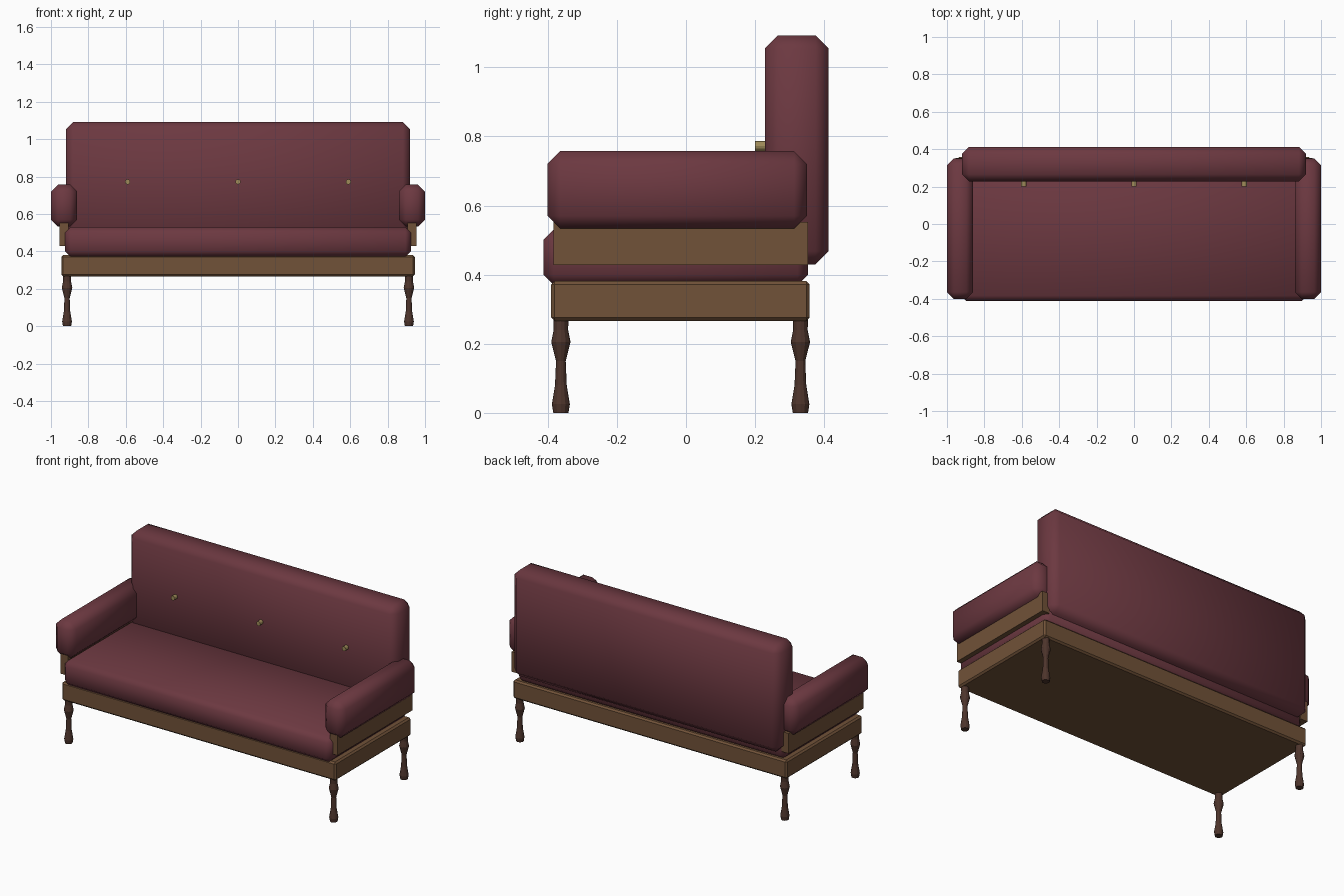
import bpy, bmesh, math

if "Cube" in bpy.data.objects:
    bpy.data.objects.remove(bpy.data.objects["Cube"])


def material(name, rgb):
    m = bpy.data.materials.new(name)
    m.diffuse_color = (*rgb, 1)
    m.use_nodes = True
    m.node_tree.nodes["Principled BSDF"].inputs["Base Color"].default_value = m.diffuse_color
    return m


FABRIC = material("burgundy_fabric", (0.15, 0.04, 0.052))
WOOD = material("oak", (0.165, 0.085, 0.04))
DARK = material("dark_wood", (0.075, 0.035, 0.025))
BRASS = material("brass", (0.35, 0.26, 0.1))


def finish(name, bm, mat, smooth=False):
    bmesh.ops.recalc_face_normals(bm, faces=bm.faces)
    me = bpy.data.meshes.new(name)
    bm.to_mesh(me)
    bm.free()
    for p in me.polygons:
        p.use_smooth = smooth
    me.materials.append(mat)
    ob = bpy.data.objects.new(name, me)
    bpy.context.collection.objects.link(ob)
    return ob


def box(name, x, y, z, mat, bevel=0.0, smooth=False):
    """Box from (min, max) ranges with chamfered edges."""
    bm = bmesh.new()
    bmesh.ops.create_cube(bm, size=1)
    for v in bm.verts:
        for i, (a, b) in enumerate((x, y, z)):
            v.co[i] = a if v.co[i] < 0 else b
    if bevel:
        bmesh.ops.bevel(bm, geom=bm.edges[:], offset=bevel, segments=1,
                        profile=0.5, affect='EDGES')
    return finish(name, bm, mat, smooth)


def turned_leg(name, x, y):
    profile = [(0.022, 0), (0.026, 0.025), (0.017, 0.08), (0.014, 0.15),
               (0.028, 0.205), (0.021, 0.24), (0.022, 0.275)]
    n = 12
    bm = bmesh.new()
    rings = [[bm.verts.new((x + r * math.cos(2 * math.pi * i / n),
                            y + r * math.sin(2 * math.pi * i / n), z))
              for i in range(n)] for r, z in profile]
    for a, b in zip(rings, rings[1:]):
        for i in range(n):
            j = (i + 1) % n
            bm.faces.new((a[i], a[j], b[j], b[i]))
    bm.faces.new(rings[0])
    bm.faces.new(rings[-1])
    return finish(name, bm, DARK)


# base frame and upholstery
box("base_frame", (-0.945, 0.945), (-0.39, 0.358), (0.266, 0.381), WOOD, 0.01)
box("seat", (-0.925, 0.925), (-0.413, 0.353), (0.37, 0.53), FABRIC, 0.03, True)
box("backrest", (-0.92, 0.92), (0.228, 0.413), (0.43, 1.092), FABRIC, 0.038, True)

# arms, their supports and the legs on both sides
for side, s in (("left", -1), ("right", 1)):
    def span(a, b):
        return tuple(sorted((s * a, s * b)))
    box(side + "_arm", span(0.86, 1.0), (-0.401, 0.35), (0.533, 0.757), FABRIC, 0.037, True)
    box(side + "_arm_support", span(0.905, 0.955), (-0.384, 0.353), (0.428, 0.553), WOOD)
    turned_leg(side + "_front_leg", s * 0.914, -0.362)
    turned_leg(side + "_back_leg", s * 0.914, 0.331)

# backrest buttons
for i, x in enumerate((-0.59, 0, 0.59)):
    bm = bmesh.new()
    bmesh.ops.create_cone(bm, cap_ends=True, segments=12, radius1=0.014,
                          radius2=0.014, depth=0.05)
    for v in bm.verts:
        v.co = (x + v.co.x, 0.225 + v.co.z, 0.772 + v.co.y)
    finish(f"button_{i + 1}", bm, BRASS)
